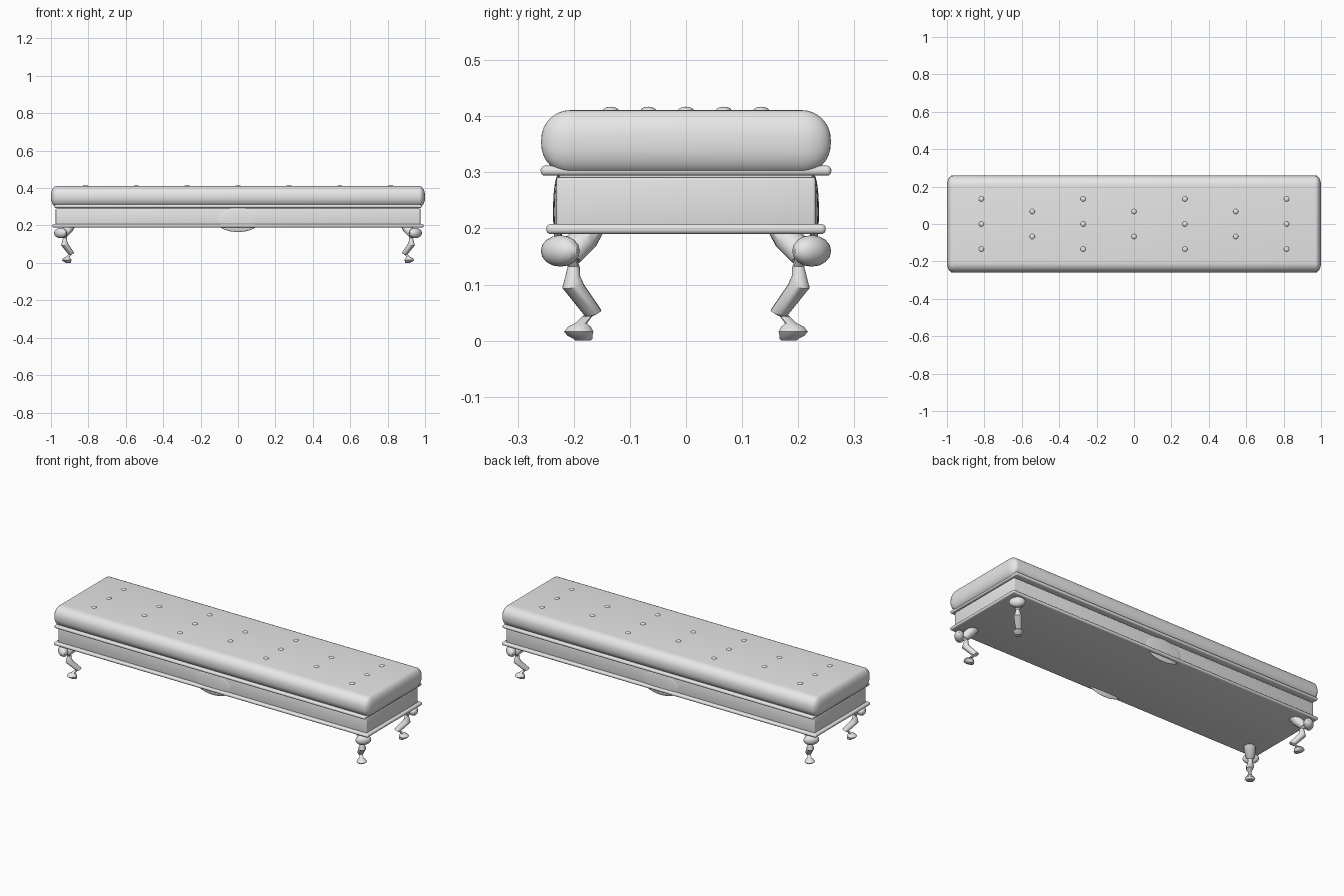
import bpy, bmesh, math
from mathutils import Matrix, Vector

cube = bpy.data.objects.get("Cube")
if cube:
    bpy.data.objects.remove(cube, do_unlink=True)

grey = bpy.data.materials.new("light grey")
grey.use_nodes = True
grey.diffuse_color = (0.8, 0.8, 0.8, 1)
grey.node_tree.nodes["Principled BSDF"].inputs["Base Color"].default_value = (0.8, 0.8, 0.8, 1)


def finish(bm, name, angle=40):
    """Turn a bmesh into a smooth shaded object with sharp edges kept."""
    bmesh.ops.recalc_face_normals(bm, faces=bm.faces)
    mesh = bpy.data.meshes.new(name)
    bm.to_mesh(mesh)
    bm.free()
    mesh.materials.append(grey)
    mesh.shade_smooth()
    mesh.set_sharp_from_angle(angle=math.radians(angle))
    obj = bpy.data.objects.new(name, mesh)
    bpy.context.collection.objects.link(obj)
    return obj


def slab(name, hx, hy, z0, z1, bevel, segments, squash=1.0):
    """Rounded box; squash narrows the rounding along x."""
    bm = bmesh.new()
    bmesh.ops.create_cube(bm, size=2)
    h = (z1 - z0) / 2
    bmesh.ops.scale(bm, vec=(hx / squash, hy, h), verts=bm.verts)
    bmesh.ops.bevel(bm, geom=bm.edges[:], offset=bevel, segments=segments,
                    profile=0.5, affect='EDGES')
    bmesh.ops.scale(bm, vec=(squash, 1, 1), verts=bm.verts)
    bmesh.ops.translate(bm, vec=(0, 0, z0 + h), verts=bm.verts)
    return finish(bm, name)


def ellipsoid(bm, center, radii, turn=0, u=16, v=10):
    matrix = (Matrix.Translation(center) @ Matrix.Rotation(turn, 4, 'Z')
              @ Matrix.Diagonal((*radii, 1)))
    bmesh.ops.create_uvsphere(bm, u_segments=u, v_segments=v, radius=1, matrix=matrix)


def loft(bm, rings, sx, sy, sides=12):
    """Skin rings of (outward position, height, radius, tilt) on a corner diagonal."""
    out = Vector((sx, sy, 0)).normalized()
    side = Vector((-out.y, out.x, 0))
    loops = []
    for d, z, r, tilt in rings:
        center = Vector((sx * (d + 0.725), sy * d, z))
        axis = out * math.cos(tilt) + Vector((0, 0, math.sin(tilt)))
        loops.append([bm.verts.new(center + axis * (r * math.cos(a)) + side * (r * math.sin(a)))
                      for a in (i * math.tau / sides for i in range(sides))])
    for low, high in zip(loops, loops[1:]):
        for i in range(sides):
            j = (i + 1) % sides
            bm.faces.new((low[i], low[j], high[j], high[i]))
    bm.faces.new(loops[0])
    bm.faces.new(loops[-1])


# Seat cushion and frame
slab("seat_cushion", 1.0, 0.258, 0.298, 0.411, 0.052, 8, squash=0.6)
slab("upper_rim", 0.982, 0.259, 0.294, 0.312, 0.008, 4)
slab("seat_support", 0.965, 0.225, 0.28, 0.305, 0.002, 1)
slab("apron", 0.975, 0.231, 0.2, 0.291, 0.005, 3)
slab("lower_rim", 0.993, 0.249, 0.19, 0.208, 0.008, 4)

# Tufting buttons in alternating rows of three and two
for column in range(-3, 4):
    for y in ((-0.134, 0, 0.134) if column % 2 else (-0.067, 0.067)):
        bm = bmesh.new()
        ellipsoid(bm, (column * 0.272, y, 0.41), (0.014, 0.014, 0.007))
        finish(bm, "tuft_button")

# Shallow oval crests on front and back
for name, s in (("front_crest", -1), ("back_crest", 1)):
    bm = bmesh.new()
    ellipsoid(bm, (0, s * 0.228, 0.23), (0.12, 0.009, 0.065), u=32, v=16)
    finish(bm, name)

# Curved legs standing on the corner diagonals
THIGH = [(0.175, 0.195, 0.030, 0), (0.188, 0.175, 0.029, 0.3), (0.208, 0.148, 0.021, 0.5)]
SHANK = [(0.214, 0.155, 0.018, 0.3), (0.200, 0.132, 0.011, 0), (0.202, 0.114, 0.014, -0.1),
         (0.201, 0.097, 0.020, -0.2), (0.166, 0.050, 0.016, -0.4), (0.176, 0.043, 0.009, 0),
         (0.187, 0.031, 0.011, 0), (0.190, 0.025, 0.021, 0), (0.191, 0.016, 0.027, 0),
         (0.189, 0.009, 0.023, 0), (0.184, 0.004, 0.018, 0), (0.183, 0, 0.014, 0)]
for sx, end in ((1, "left"), (-1, "right")):
    for sy, face in ((-1, "front"), (1, "back")):
        bm = bmesh.new()
        loft(bm, THIGH, sx, sy)
        loft(bm, SHANK, sx, sy)
        ellipsoid(bm, (sx * 0.949, sy * 0.224, 0.16), (0.026, 0.042, 0.028),
                  turn=math.atan2(sy, sx), u=12, v=8)
        finish(bm, f"{face}_{end}_leg", 35)
